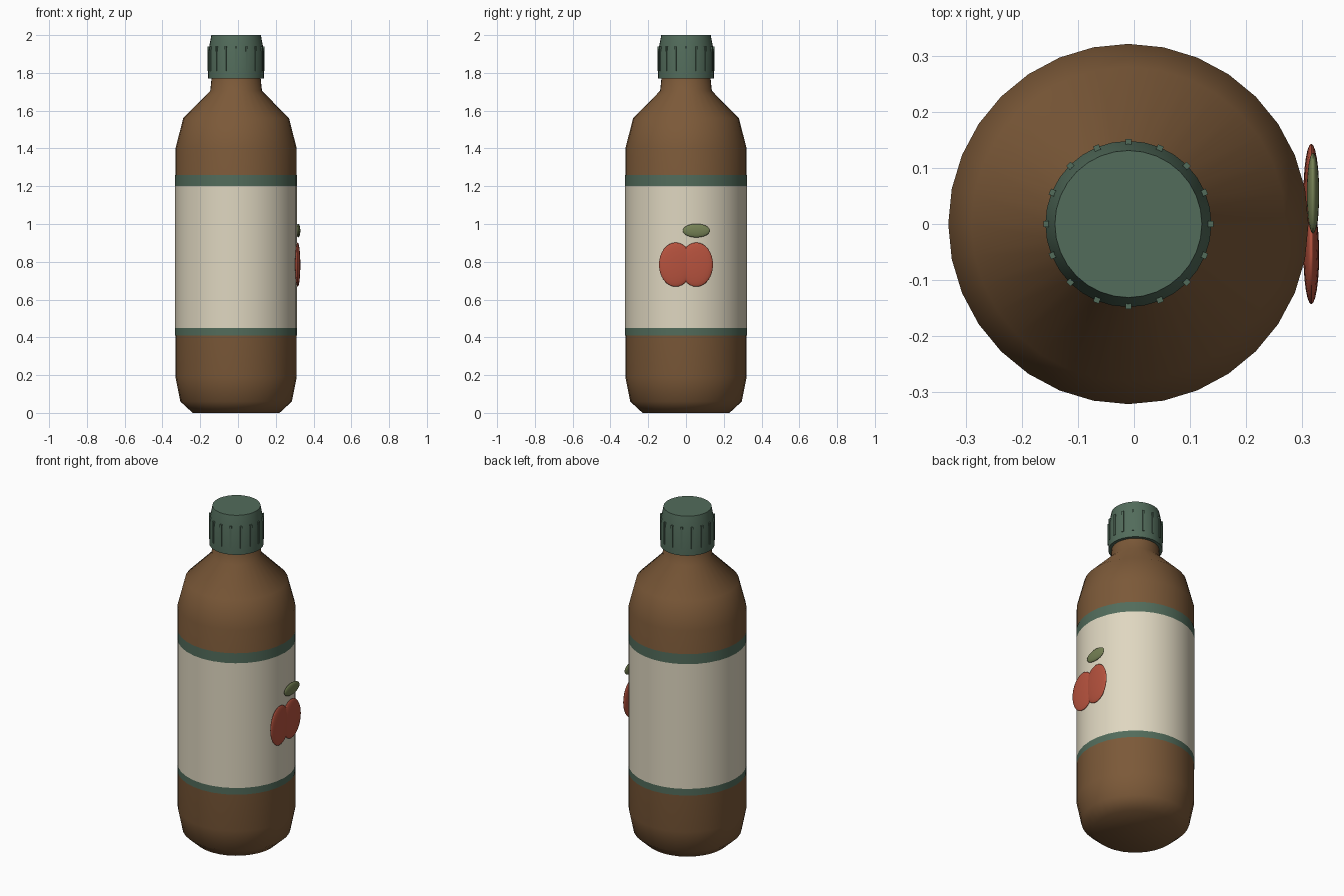
import bpy, bmesh
from math import sin, cos, pi, radians
from mathutils import Matrix

if "Cube" in bpy.data.objects:
    bpy.data.objects.remove(bpy.data.objects["Cube"])

AX = -0.01   # bottle axis in x
SEG = 32


def material(name, rgb):
    m = bpy.data.materials.new(name)
    m.diffuse_color = (*rgb, 1)
    m.use_nodes = True
    m.node_tree.nodes["Principled BSDF"].inputs["Base Color"].default_value = m.diffuse_color
    return m


BROWN = material("brown_glass", (0.20, 0.10, 0.04))
GREEN = material("green", (0.085, 0.15, 0.105))
CREAM = material("cream", (0.74, 0.68, 0.53))
RED = material("red", (0.47, 0.085, 0.048))
OLIVE = material("leaf_green", (0.18, 0.22, 0.09))


def finish(name, bm, mat, angle=35):
    bmesh.ops.recalc_face_normals(bm, faces=bm.faces)
    me = bpy.data.meshes.new(name)
    bm.to_mesh(me)
    bm.free()
    me.materials.append(mat)
    ob = bpy.data.objects.new(name, me)
    bpy.context.collection.objects.link(ob)
    bpy.ops.object.select_all(action='DESELECT')
    ob.select_set(True)
    bpy.context.view_layer.objects.active = ob
    if angle:
        bpy.ops.object.shade_smooth_by_angle(angle=radians(angle))
    return ob


def lathe(name, profile, mat, capped=True, angle=35):
    """Revolve (radius, z) points around the bottle axis."""
    bm = bmesh.new()
    rings = [[bm.verts.new((AX + r * cos(2 * pi * i / SEG), r * sin(2 * pi * i / SEG), z))
              for i in range(SEG)] for r, z in profile]
    for a, b in zip(rings, rings[1:]):
        for i in range(SEG):
            j = (i + 1) % SEG
            bm.faces.new((a[i], a[j], b[j], b[i]))
    if capped:
        bm.faces.new(rings[0][::-1])
        bm.faces.new(rings[-1])
    return finish(name, bm, mat, angle)


def ellipsoid(name, centre, radii, mat):
    bm = bmesh.new()
    bmesh.ops.create_uvsphere(bm, u_segments=24, v_segments=16, radius=1,
                              matrix=Matrix.Translation(centre) @ Matrix.Diagonal((*radii, 1)))
    return finish(name, bm, mat, 60)


# Bottle body with chamfered base, shoulder and neck
lathe("bottle_body", [(0.23, 0), (0.295, 0.06), (0.321, 0.19), (0.321, 1.40),
                      (0.28, 1.56), (0.137, 1.705), (0.127, 1.80)], BROWN, angle=50)

# Wrapped label and its two border bands
lathe("label", [(0.3225, 0.45), (0.3225, 1.20)], CREAM, False)
lathe("label_band_lower", [(0.3225, 0.41), (0.3225, 0.45)], GREEN, False)
lathe("label_band_upper", [(0.3225, 1.20), (0.3225, 1.26)], GREEN, False)

# Screw cap
lathe("cap", [(0.148, 1.77), (0.148, 1.91), (0.131, 2.0)], GREEN)

# Grip ribs around the cap
bm = bmesh.new()
for k in range(16):
    bmesh.ops.create_cube(bm, size=1, matrix=Matrix.Translation((AX, 0, 0))
                          @ Matrix.Rotation(2 * pi * k / 16, 4, 'Z')
                          @ Matrix.Translation((0.146, 0, 1.875))
                          @ Matrix.Diagonal((0.011, 0.011, 0.13, 1)))
finish("cap_ribs", bm, GREEN, 0)

# Apple emblem: two lobes and a leaf
for side, y in (("left", -0.055), ("right", 0.055)):
    ellipsoid("apple_lobe_" + side, (0.316, y, 0.785), (0.014, 0.088, 0.117), RED)
ellipsoid("apple_leaf", (0.319, 0.055, 0.965), (0.011, 0.072, 0.036), OLIVE)
